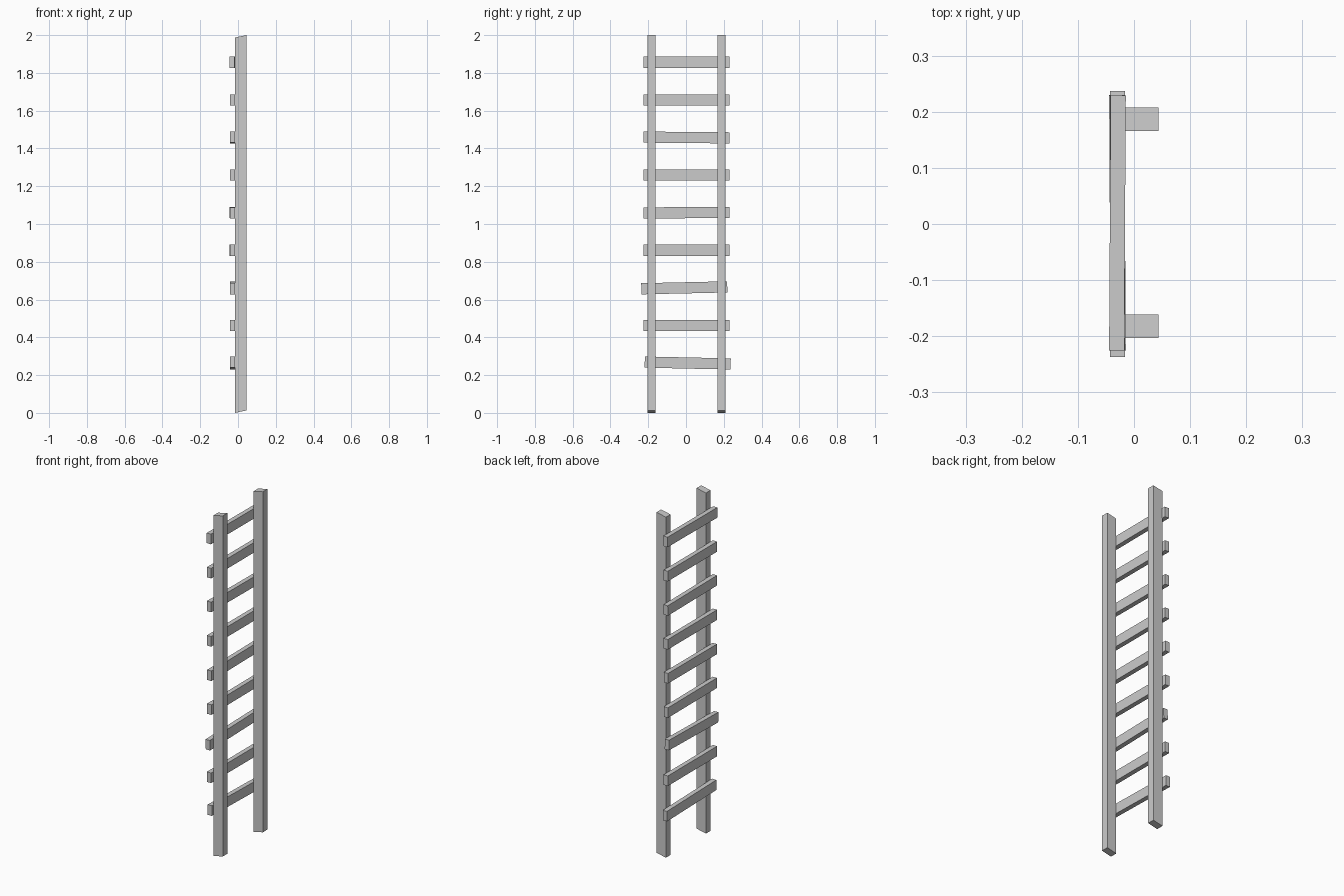
import bpy
import bmesh
from mathutils import Matrix, Euler

if "Cube" in bpy.data.objects:
    bpy.data.objects.remove(bpy.data.objects["Cube"], do_unlink=True)

# One plain grey for the whole ladder
grey = bpy.data.materials.new("plain grey")
grey.use_nodes = True
colour = (0.6, 0.6, 0.6, 1)
grey.diffuse_color = colour
grey.node_tree.nodes["Principled BSDF"].inputs["Base Color"].default_value = colour


def beam(name, size, centre, tilt=0, yaw=0, slant=0):
    """Flat-sided box, with an optional slant of its ends along x."""
    bm = bmesh.new()
    bmesh.ops.create_cube(bm, size=1, matrix=Matrix.Diagonal((*size, 1)))
    for v in bm.verts:
        v.co.z += slant * v.co.x / size[0]
    mesh = bpy.data.meshes.new(name)
    bm.to_mesh(mesh)
    bm.free()
    mesh.materials.append(grey)
    obj = bpy.data.objects.new(name, mesh)
    obj.location = centre
    obj.rotation_euler = Euler((tilt, 0, yaw))
    bpy.context.collection.objects.link(obj)
    return obj


# Upright rails with slanted ends
for name, y in (("front_rail", -0.182), ("back_rail", 0.187)):
    beam(name, (0.06, 0.042, 1.987), (0.014, y, 1), slant=0.013)

# Rungs nailed to one side, some slightly crooked: shift, tilt, yaw
crooked = {
    0: (0.007, -0.022, 0.0),
    2: (-0.011, 0.022, 0.0),
    3: (0, 0, 0.006),
    4: (0, 0.007, 0.006),
    6: (0, -0.008, 0),
    8: (0, 0, -0.006),
}
for i in range(9):
    shift, tilt, yaw = crooked.get(i, (0, 0, 0))
    beam(f"rung_{i + 1}", (0.027, 0.455, 0.059),
         (-0.0295, 0.002 + shift, 0.264 + 0.199 * i), tilt, yaw)
